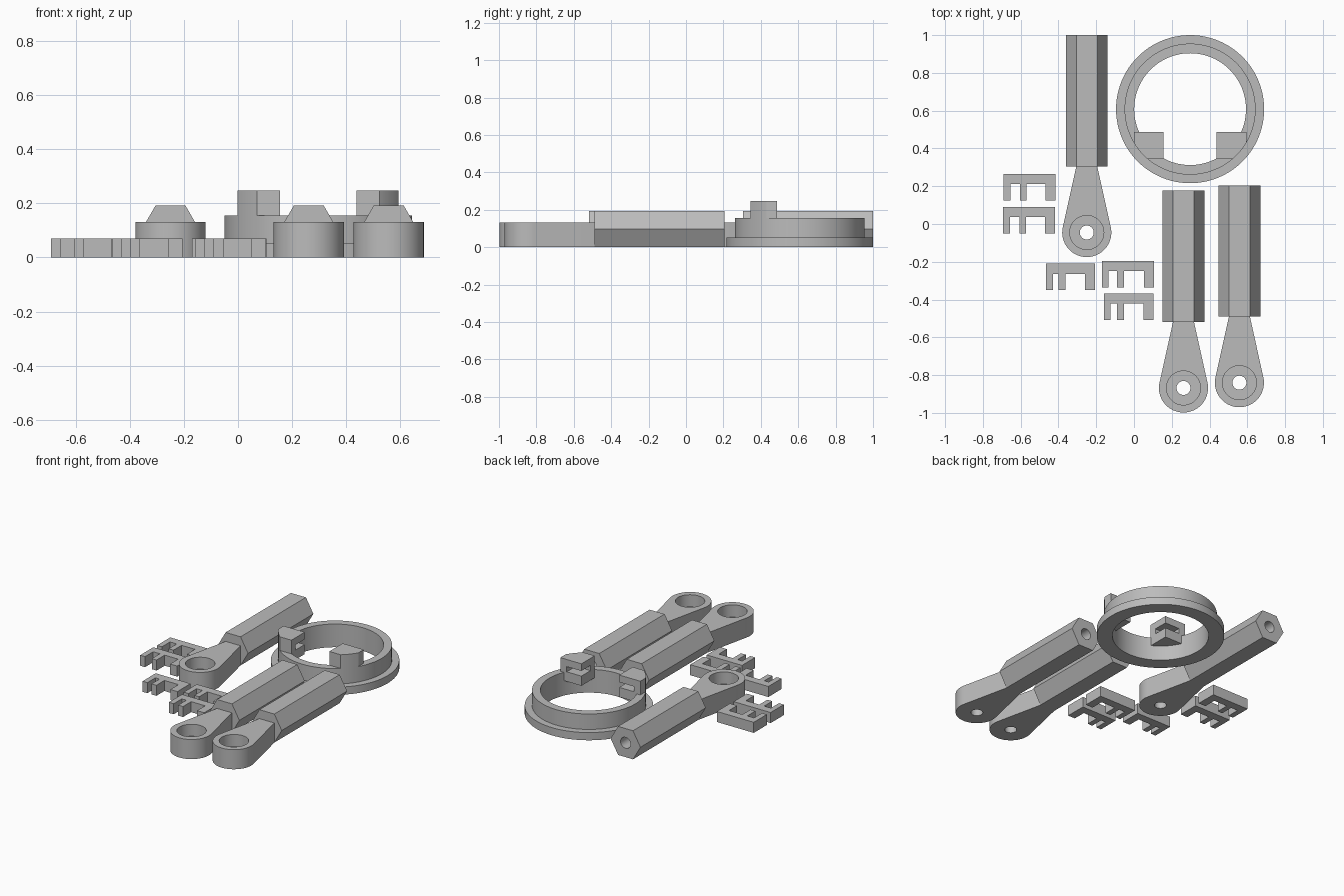
import bpy, bmesh, math
from mathutils import Vector

if "Cube" in bpy.data.objects:
    bpy.data.objects.remove(bpy.data.objects["Cube"])

grey = bpy.data.materials.new("plain grey")
grey.diffuse_color = (0.5, 0.5, 0.5, 1)
grey.use_nodes = True
grey.node_tree.nodes["Principled BSDF"].inputs["Base Color"].default_value = grey.diffuse_color


def finish(name, bm):
    """Turn a bmesh into a named grey object."""
    bmesh.ops.recalc_face_normals(bm, faces=bm.faces)
    me = bpy.data.meshes.new(name)
    bm.to_mesh(me)
    bm.free()
    me.materials.append(grey)
    ob = bpy.data.objects.new(name, me)
    bpy.context.collection.objects.link(ob)
    return ob


def prism(name, outline, z0, z1):
    """Extrude an xy outline from z0 to z1."""
    bm = bmesh.new()
    face = bm.faces.new([bm.verts.new((x, y, z0)) for x, y in outline])
    ext = bmesh.ops.extrude_face_region(bm, geom=[face])
    for v in ext["geom"]:
        if isinstance(v, bmesh.types.BMVert):
            v.co.z = z1
    return finish(name, bm)


def rect(x0, x1, y0, y1):
    return [(x0, y0), (x1, y0), (x1, y1), (x0, y1)]


def arc(cx, cy, r, a0=0.0, a1=2 * math.pi, n=64, closed=True):
    k = n if closed else n - 1
    return [(cx + r * math.cos(a0 + (a1 - a0) * i / k),
             cy + r * math.sin(a0 + (a1 - a0) * i / k)) for i in range(n)]


def boolean(ob, cutter, op="DIFFERENCE"):
    """Apply a boolean and remove the cutter."""
    mod = ob.modifiers.new("cut", "BOOLEAN")
    mod.operation, mod.object, mod.solver = op, cutter, "EXACT"
    bpy.context.view_layer.update()
    me = bpy.data.meshes.new_from_object(
        ob.evaluated_get(bpy.context.evaluated_depsgraph_get()))
    ob.modifiers.clear()
    ob.data = me
    bpy.data.objects.remove(cutter)


def smooth(ob):
    bpy.ops.object.select_all(action="DESELECT")
    ob.select_set(True)
    bpy.context.view_layer.objects.active = ob
    bpy.ops.object.shade_smooth_by_angle(angle=math.radians(30))


def along_y(ob, x, y, z):
    """Lay a z extrusion down along -y, starting at the given point."""
    for v in ob.data.vertices:
        a, b, c = v.co
        v.co = (x + a, y - c, z + b)
    ob.data.flip_normals()
    # a swap of two axes plus one sign change is a rotation, so restore
    ob.data.flip_normals()


# Three legs: hexagonal shaft with a bore, tapered neck, eye with a stepped hole
HEX_R, HEX_LEN, EYE_R, EYE_DIST = 0.111, 0.695, 0.13, 1.045
for i, (x, top) in enumerate([(-0.25, 1.0), (0.262, 0.177), (0.558, 0.205)], 1):
    mid = HEX_R * math.sqrt(3) / 2
    shaft = prism(f"leg_{i}_shaft", arc(0, 0, HEX_R, n=6), 0, HEX_LEN)
    along_y(shaft, x, top, mid)
    bore = prism("bore", arc(0, 0, 0.037, n=32), -0.05, 0.3)
    along_y(bore, x, top, mid)
    boolean(shaft, bore)
    smooth(shaft)

    ey, ny, hw = top - EYE_DIST, top - HEX_LEN, 0.0555
    # tangent angle of the neck sides on the eye circle
    d = Vector((hw, ny - ey))
    t = math.atan2(d.y, d.x) - math.acos(EYE_R / d.length)
    outline = [(x + hw, ny), (x - hw, ny)]
    outline += arc(x, ey, EYE_R, math.pi - t, 2 * math.pi + t, 49, False)
    eye = prism(f"leg_{i}_eye", outline, 0, 0.132)
    boolean(eye, prism("recess", arc(x, ey, 0.09), 0.052, 0.2))
    boolean(eye, prism("hole", arc(x, ey, 0.037, n=32), -0.1, 0.1))
    smooth(eye)

# Flanged ring, made by turning its section
CX, CY, RI, RM, RO = 0.297, 0.608, 0.296, 0.347, 0.392
section = [(RI, 0), (RO, 0), (RO, 0.052), (RM, 0.052), (RM, 0.156), (RI, 0.156)]
N = 96
bm = bmesh.new()
loops = []
for i in range(N):
    a = 2 * math.pi * i / N
    loops.append([bm.verts.new((CX + r * math.cos(a), CY + r * math.sin(a), z))
                  for r, z in section])
for i in range(N):
    p, q = loops[i], loops[(i + 1) % N]
    for j in range(len(section)):
        k = (j + 1) % len(section)
        bm.faces.new((p[j], q[j], q[k], p[k]))
ring = finish("ring", bm)
smooth(ring)

# Two slotted holders on the ring, rounded to its outer wall
for side, label in ((-1, "left"), (1, "right")):
    def span(a, b):
        return sorted((CX + side * a, CX + side * b))
    holder = prism(f"{label}_holder", rect(*span(0.141, 0.298), 0.345, 0.487), 0.1, 0.248)
    boolean(holder, prism("round", arc(CX, CY, RM, n=N), 0, 0.4), "INTERSECT")
    boolean(holder, prism("slot", rect(*span(0.1, 0.25), 0.39, 0.6), 0.165, 0.2))
    smooth(holder)

# Five three-toothed clips: left, top, width, middle tooth offset
clips = [(-0.69, 0.265, 0.275, 0.086), (-0.693, 0.09, 0.275, 0.086),
         (-0.466, -0.21, 0.26, 0.067), (-0.17, -0.195, 0.275, 0.08),
         (-0.16, -0.367, 0.263, 0.07)]
for i, (x, y, w, m) in enumerate(clips, 1):
    b, e, tooth = y - 0.054, y - 0.14, 0.036
    prism(f"clip_{i}", [
        (x, y), (x, e), (x + tooth, e), (x + tooth, b), (x + m, b), (x + m, e),
        (x + m + tooth, e), (x + m + tooth, b), (x + w - 0.053, b),
        (x + w - 0.053, e), (x + w, e), (x + w, y)], 0, 0.071)
